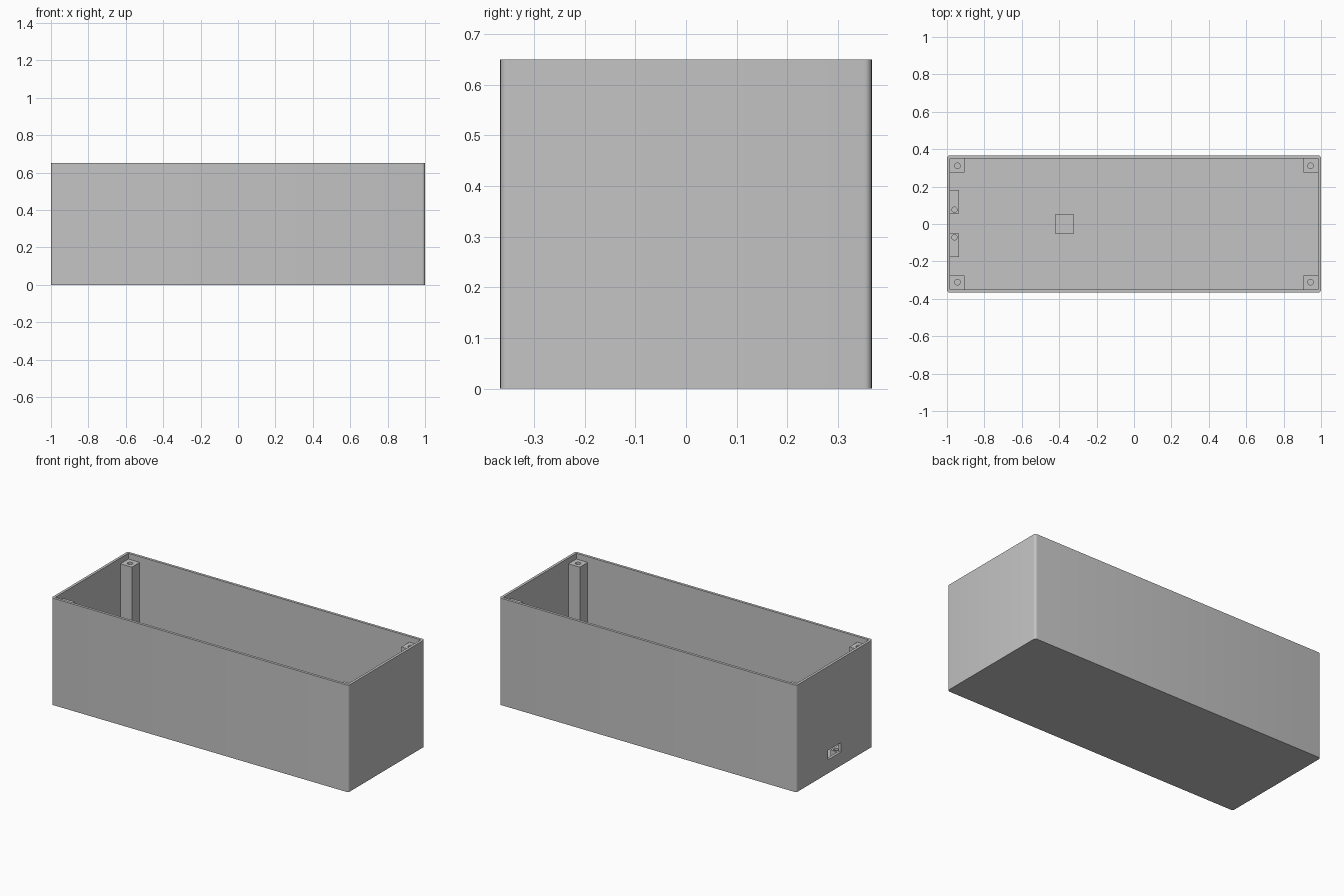
import bpy, bmesh
from mathutils import Matrix, Vector

if "Cube" in bpy.data.objects:
    bpy.data.objects.remove(bpy.data.objects["Cube"])

W, D, H = 1.0, 0.367, 0.65      # half width, half depth, height
T = 0.016                       # wall and floor thickness

grey = bpy.data.materials.new("plain grey")
grey.diffuse_color = (0.55, 0.55, 0.55, 1)
grey.use_nodes = True
grey.node_tree.nodes["Principled BSDF"].inputs["Base Color"].default_value = grey.diffuse_color


def add_object(name, bm):
    mesh = bpy.data.meshes.new(name)
    bm.to_mesh(mesh)
    bm.free()
    mesh.materials.append(grey)
    ob = bpy.data.objects.new(name, mesh)
    bpy.context.collection.objects.link(ob)
    return ob


def box(name, lo, hi, corner=0.0):
    """Box between two corners, with optionally rounded vertical edges."""
    lo, hi = Vector(lo), Vector(hi)
    bm = bmesh.new()
    bmesh.ops.create_cube(bm, size=1, matrix=Matrix.Translation((lo + hi) / 2)
                          @ Matrix.Diagonal((*(hi - lo), 1)))
    if corner:
        edges = [e for e in bm.edges
                 if abs(e.verts[0].co.z - e.verts[1].co.z) > 0.01]
        bmesh.ops.bevel(bm, geom=edges, offset=corner, segments=5,
                        profile=0.5, affect='EDGES')
    return add_object(name, bm)


def drill(name, x, y, top, depth, radius):
    """Upright cylinder that cuts a blind hole."""
    bm = bmesh.new()
    bmesh.ops.create_cone(bm, cap_ends=True, segments=24, radius1=radius,
                          radius2=radius, depth=depth + 0.02,
                          matrix=Matrix.Translation((x, y, top + 0.01 - depth / 2)))
    return add_object(name, bm)


def cut(ob, cutter):
    mod = ob.modifiers.new("cut", 'BOOLEAN')
    mod.operation, mod.solver, mod.object = 'DIFFERENCE', 'EXACT', cutter
    bpy.context.view_layer.objects.active = ob
    bpy.ops.object.modifier_apply(modifier=mod.name)
    bpy.data.objects.remove(cutter)


def smooth(ob):
    bpy.ops.object.select_all(action='DESELECT')
    ob.select_set(True)
    bpy.context.view_layer.objects.active = ob
    bpy.ops.object.shade_smooth_by_angle()


# Open case with a cable port in the left end
case = box("case", (-W, -D, 0), (W, D, H), corner=0.015)
cut(case, box("cavity_cutter", (-W + T, -D + T, T), (W - T, D - T, H + 0.1)))
cut(case, box("port_cutter", (-W - 0.05, -0.06, 0.083), (-W + 0.05, 0.065, 0.14)))
smooth(case)

# Screw posts in the four corners, stopping below the rim
for sx in (-1, 1):
    for sy in (-1, 1):
        xs = sorted((sx * (W - T / 2), sx * 0.907))
        ys = sorted((sy * (D - T / 2), sy * 0.275))
        post = box("screw_post", (xs[0], ys[0], T / 2), (xs[1], ys[1], 0.615))
        cut(post, drill("post_hole", sx * 0.944, sy * 0.311, 0.615, 0.12, 0.015))
        smooth(post)

# Pair of low mounts beside the cable port
for sy in (-1, 1):
    ys = sorted((0.0025 + sy * 0.053, 0.0025 + sy * 0.179))
    mount = box("port_mount", (-W + T / 2, ys[0], T / 2), (-0.936, ys[1], 0.083))
    cut(mount, drill("mount_hole", -0.96, 0.0025 + sy * 0.074, 0.083, 0.055, 0.014))
    smooth(mount)

# Small square support block on the floor
box("floor_block", (-0.422, -0.05, T / 2), (-0.32, 0.052, 0.08))
